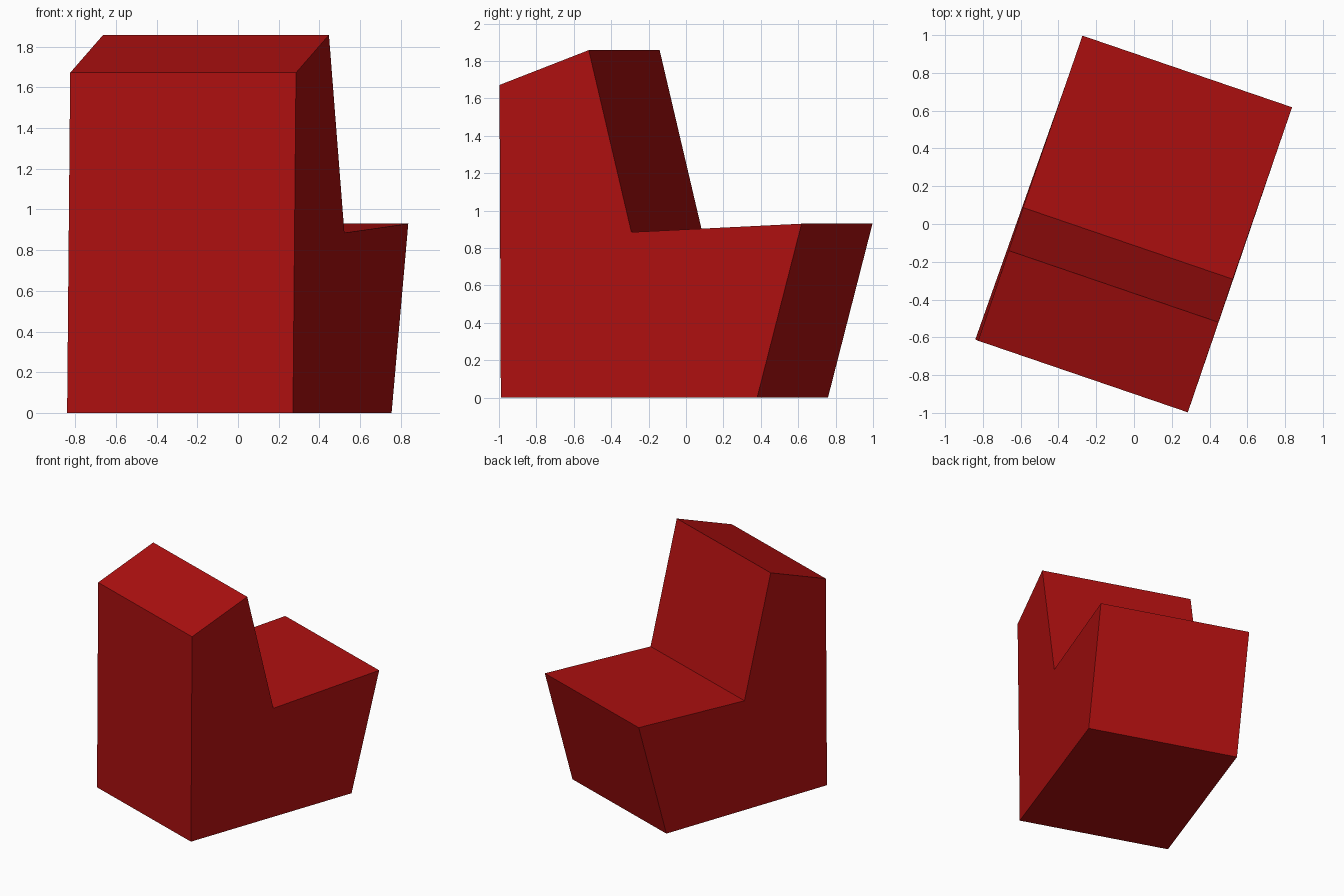
import bpy, bmesh
from mathutils import Vector

if "Cube" in bpy.data.objects:
    bpy.data.objects.remove(bpy.data.objects["Cube"])

# Right-hand end of the seat: backrest, sloped top, notch and cushion
profile = [(0.27, -0.99, 0), (0.755, 0.38, 0), (0.837, 0.618, 0.93),
           (0.523, -0.292, 0.885), (0.447, -0.52, 1.858), (0.285, -0.997, 1.672)]
width = Vector((-1.11, 0.379, 0))

red = bpy.data.materials.new("deep red")
red.diffuse_color = (0.42, 0.005, 0.005, 1)
red.use_nodes = True
red.node_tree.nodes["Principled BSDF"].inputs["Base Color"].default_value = red.diffuse_color

# Sweep the end profile across the width of the seat
bm = bmesh.new()
end = bm.faces.new([bm.verts.new(p) for p in profile])
swept = bmesh.ops.extrude_face_region(bm, geom=[end], use_keep_orig=True)
moved = [g for g in swept["geom"] if isinstance(g, bmesh.types.BMVert)]
bmesh.ops.translate(bm, verts=moved, vec=width)
bmesh.ops.recalc_face_normals(bm, faces=bm.faces)

mesh = bpy.data.meshes.new("seat")
bm.to_mesh(mesh)
bm.free()
mesh.materials.append(red)
seat = bpy.data.objects.new("seat", mesh)
bpy.context.collection.objects.link(seat)
